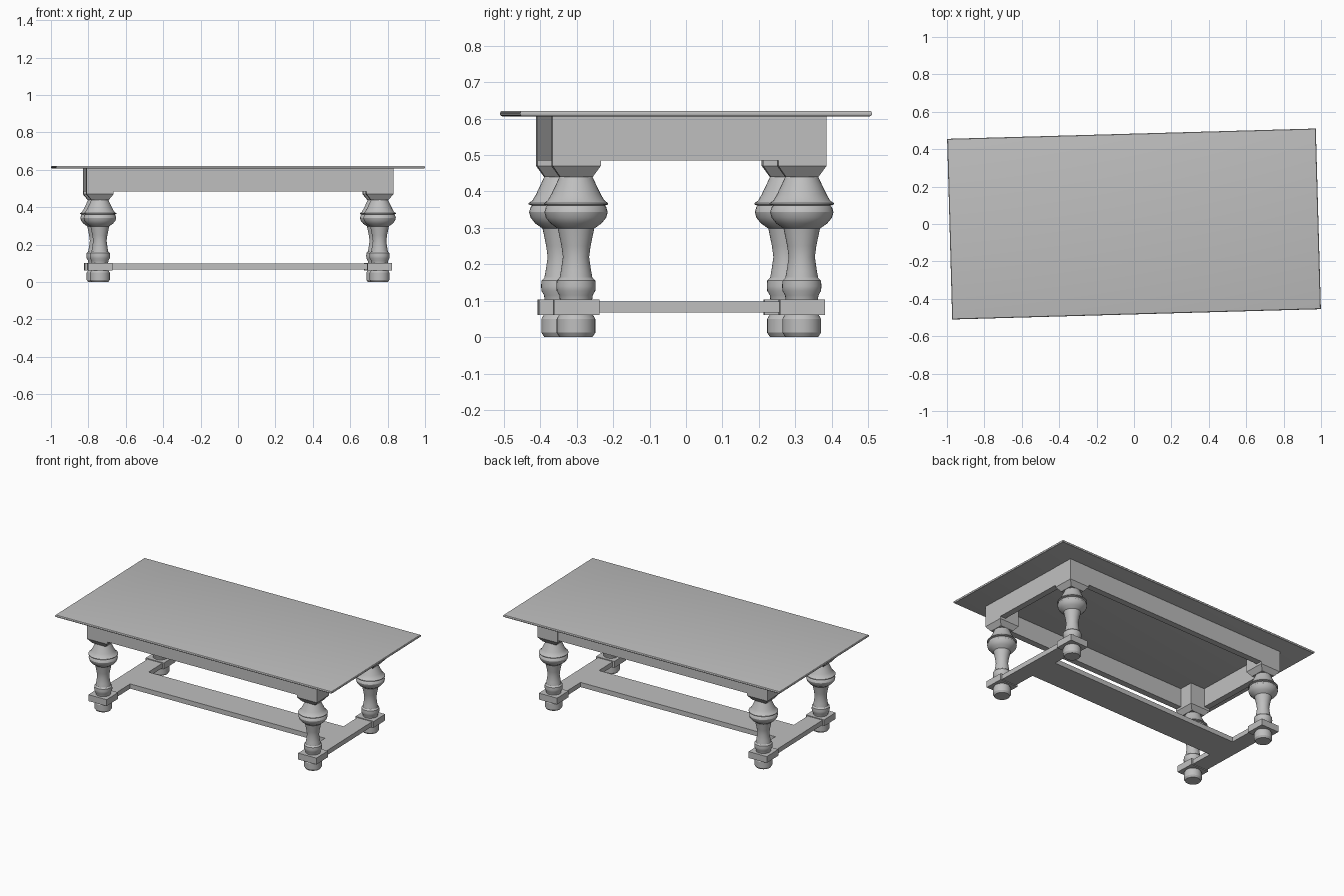
import bpy, bmesh, math
from mathutils import Matrix, Vector

if "Cube" in bpy.data.objects:
    bpy.data.objects.remove(bpy.data.objects["Cube"], do_unlink=True)

GREY = (0.52, 0.52, 0.52, 1)
mat = bpy.data.materials.new("plain grey")
mat.use_nodes = True
mat.diffuse_color = GREY
mat.node_tree.nodes["Principled BSDF"].inputs["Base Color"].default_value = GREY

# The whole table stands slightly turned; the base sits a little forward
TURN = Matrix.Rotation(0.028, 4, 'Z')
BASE_Y = -0.013
LEG_X, LEG_Y = 0.748, 0.31
SIDES = 32


def finish(name, bm, smooth=False):
    bmesh.ops.recalc_face_normals(bm, faces=bm.faces)
    bm.transform(TURN)
    mesh = bpy.data.meshes.new(name)
    bm.to_mesh(mesh)
    bm.free()
    mesh.materials.append(mat)
    obj = bpy.data.objects.new(name, mesh)
    bpy.context.collection.objects.link(obj)
    if smooth:
        bpy.ops.object.select_all(action='DESELECT')
        obj.select_set(True)
        bpy.context.view_layer.objects.active = obj
        bpy.ops.object.shade_smooth_by_angle(angle=math.radians(30))
    return obj


def box_mesh(x, y, z0, z1, hx, hy):
    bm = bmesh.new()
    bmesh.ops.create_cube(bm, size=1)
    bmesh.ops.scale(bm, vec=(2 * hx, 2 * hy, z1 - z0), verts=bm.verts)
    bmesh.ops.translate(bm, vec=(x, y, (z0 + z1) / 2), verts=bm.verts)
    return bm


def box(name, x, y, z0, z1, hx, hy):
    return finish(name, box_mesh(x, y + BASE_Y, z0, z1, hx, hy))


def turned(name, x, y, profile):
    """Lathe a (radius, height) profile into a closed solid."""
    bm = bmesh.new()
    rings = []
    for r, z in profile:
        rings.append([bm.verts.new((x + r * math.cos(a), y + BASE_Y + r * math.sin(a), z))
                      for a in (2 * math.pi * i / SIDES for i in range(SIDES))])
    for low, high in zip(rings, rings[1:]):
        for i in range(SIDES):
            j = (i + 1) % SIDES
            bm.faces.new((low[i], low[j], high[j], high[i]))
    bm.faces.new(rings[0][::-1])
    bm.faces.new(rings[-1])
    return finish(name, bm, smooth=True)


def corner_block(name, x, y):
    """Square block whose lower end tapers towards the turned leg."""
    bm = box_mesh(x, y + BASE_Y, 0.47, 0.606, 0.072, 0.066)
    bottom = min(bm.faces, key=lambda f: f.calc_center_median().z)
    new = bmesh.ops.extrude_face_region(bm, geom=[bottom])["geom"]
    tip = [v for v in new if isinstance(v, bmesh.types.BMVert)]
    bmesh.ops.delete(bm, geom=[bottom], context='FACES_ONLY')
    centre = Vector((x, y + BASE_Y, 0.44))
    for v in tip:
        v.co = centre + Vector(((v.co.x - centre.x) * 0.66, (v.co.y - centre.y) * 0.68, 0))
    return finish(name, bm)


# Tabletop with softly rounded edge
top = box_mesh(0, 0, 0.606, 0.621, 0.986, 0.483)
rim = [e for e in top.edges if abs(e.verts[0].co.z - e.verts[1].co.z) < 0.001]
bmesh.ops.bevel(top, geom=rim, offset=0.006, segments=3, profile=0.5, affect='EDGES')
finish("tabletop", top, smooth=True)

FOOT = [(0.045, 0), (0.053, 0.012), (0.053, 0.05), (0.046, 0.062)]
BALUSTER = [(0.044, 0.1), (0.046, 0.115), (0.053, 0.127), (0.054, 0.14), (0.053, 0.155),
            (0.045, 0.163), (0.041, 0.185), (0.036, 0.22), (0.04, 0.25), (0.05, 0.298),
            (0.07, 0.312), (0.083, 0.328), (0.087, 0.343), (0.083, 0.357), (0.079, 0.361),
            (0.088, 0.364), (0.088, 0.368), (0.078, 0.375), (0.068, 0.392), (0.056, 0.417),
            (0.044, 0.443)]

# Four legs: foot, plate, turned baluster and corner block
for side, sx in (("left", 1), ("right", -1)):
    for end, sy in (("front", -1), ("back", 1)):
        tag = f"{end}_{side}"
        x, y = sx * LEG_X, sy * LEG_Y
        turned(f"{tag}_foot", x, y, FOOT)
        box(f"{tag}_plate", x, y, 0.061, 0.103, 0.065, 0.062)
        turned(f"{tag}_baluster", x, y, BALUSTER)
        corner_block(f"{tag}_block", x, y)

# Aprons between the corner blocks, flush with their outer faces
T = 0.02
for name, s in (("front", -1), ("back", 1)):
    box(f"{name}_apron", 0, s * (LEG_Y + 0.065 - T), 0.485, 0.606, LEG_X - 0.07, T)
for name, s in (("left", 1), ("right", -1)):
    box(f"{name}_apron", s * (LEG_X + 0.071 - T), 0, 0.485, 0.606, T, LEG_Y - 0.064)
    # End stretcher between the leg plates
    box(f"{name}_stretcher", s * LEG_X, 0, 0.067, 0.098, 0.053, LEG_Y - 0.06)

# Wide plank joining the two end stretchers
box("middle_stretcher", 0, 0, 0.067, 0.098, LEG_X - 0.053, 0.1)
